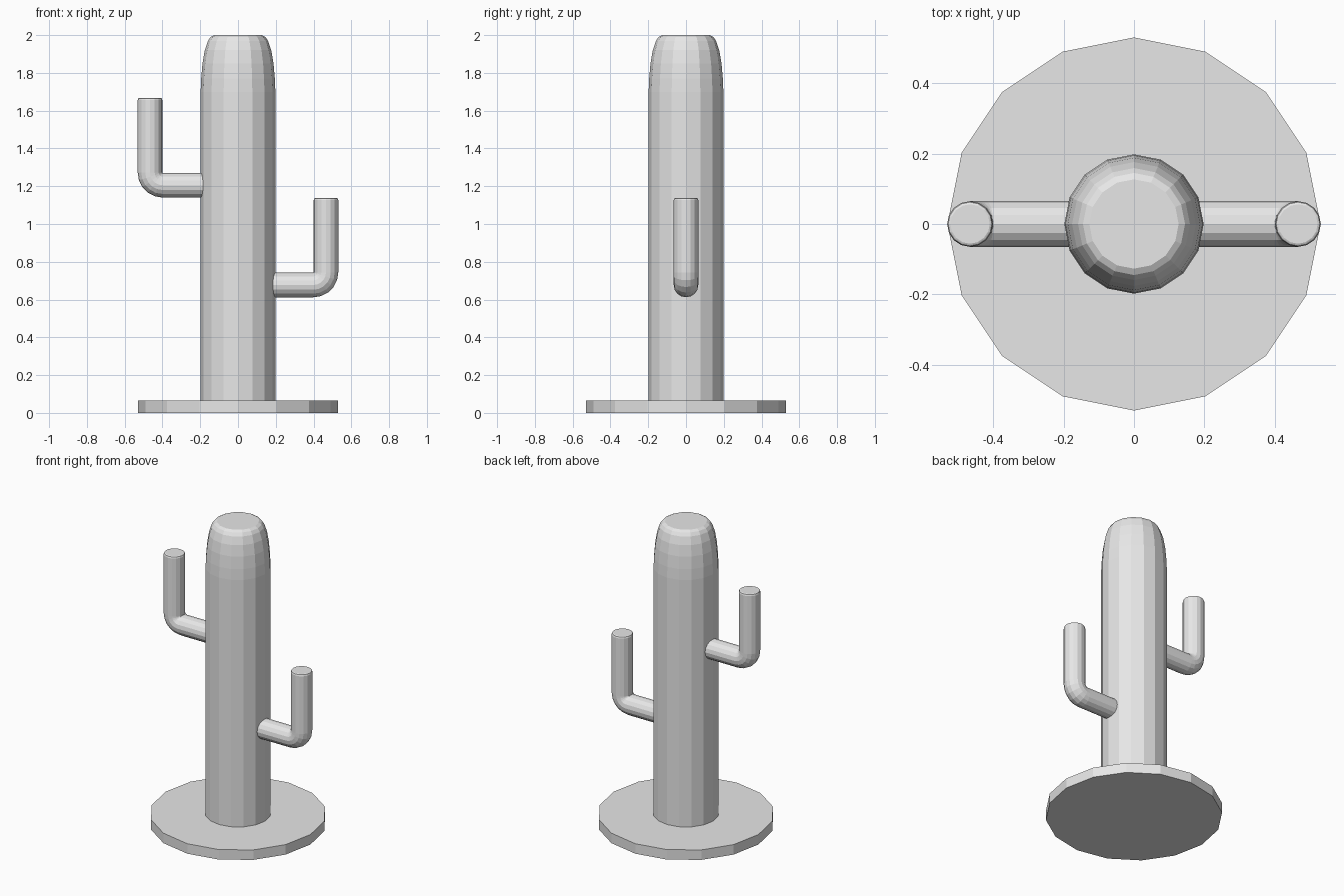
import bpy, bmesh, math
from mathutils import Vector

if "Cube" in bpy.data.objects:
    bpy.data.objects.remove(bpy.data.objects["Cube"])

SIDES = 16
grey = bpy.data.materials.new("light_grey")
grey.diffuse_color = (0.8, 0.8, 0.8, 1)
grey.use_nodes = True
grey.node_tree.nodes["Principled BSDF"].inputs["Base Color"].default_value = grey.diffuse_color


def skin(name, rings):
    """Join equal-sized rings of points into a closed, capped, flat-shaded object."""
    bm = bmesh.new()
    loops = [[bm.verts.new(p) for p in ring] for ring in rings]
    for a, b in zip(loops, loops[1:]):
        for i in range(SIDES):
            j = (i + 1) % SIDES
            bm.faces.new((a[i], a[j], b[j], b[i]))
    bm.faces.new(loops[0][::-1])
    bm.faces.new(loops[-1])
    bmesh.ops.recalc_face_normals(bm, faces=bm.faces)
    mesh = bpy.data.meshes.new(name)
    bm.to_mesh(mesh)
    bm.free()
    mesh.materials.append(grey)
    obj = bpy.data.objects.new(name, mesh)
    bpy.context.collection.objects.link(obj)
    return obj


def ring(center, u, v, radius):
    steps = [2 * math.pi * i / SIDES for i in range(SIDES)]
    return [center + radius * (u * math.cos(t) + v * math.sin(t)) for t in steps]


def lathe(name, profile):
    x, y = Vector((1, 0, 0)), Vector((0, 1, 0))
    return skin(name, [ring(Vector((0, 0, z)), x, y, r) for r, z in profile])


def arm(name, side, z, top):
    """Horizontal stub, tight quarter bend, then an upright with a small rim bevel."""
    r, bend, reach = 0.065, 0.067, 0.466
    path = [(0.18, z, 0.0, r)]
    for k in range(6):
        a = math.pi / 2 * k / 5
        path.append((reach - bend + bend * math.sin(a),
                     z + bend - bend * math.cos(a), a, r))
    path += [(reach, top - 0.012, math.pi / 2, r),
             (reach, top - 0.003, math.pi / 2, r - 0.003),
             (reach, top, math.pi / 2, r - 0.009)]
    y = Vector((0, 1, 0))
    rings = [ring(Vector((side * px, 0, pz)), y,
                  Vector((-side * math.sin(a), 0, math.cos(a))), pr)
             for px, pz, a, pr in path]
    return skin(name, rings)


# Round base plate
lathe("base_plate", [(0.53, 0), (0.53, 0.066)])

# Trunk with a rounded, flat-topped crown
lathe("trunk", [(0.198, 0.06), (0.198, 1.70), (0.195, 1.77), (0.188, 1.85),
                (0.176, 1.92), (0.159, 1.97), (0.145, 1.99), (0.127, 2.0)])

# Side arms
arm("left_arm", -1, 1.205, 1.668)
arm("right_arm", 1, 0.677, 1.138)
